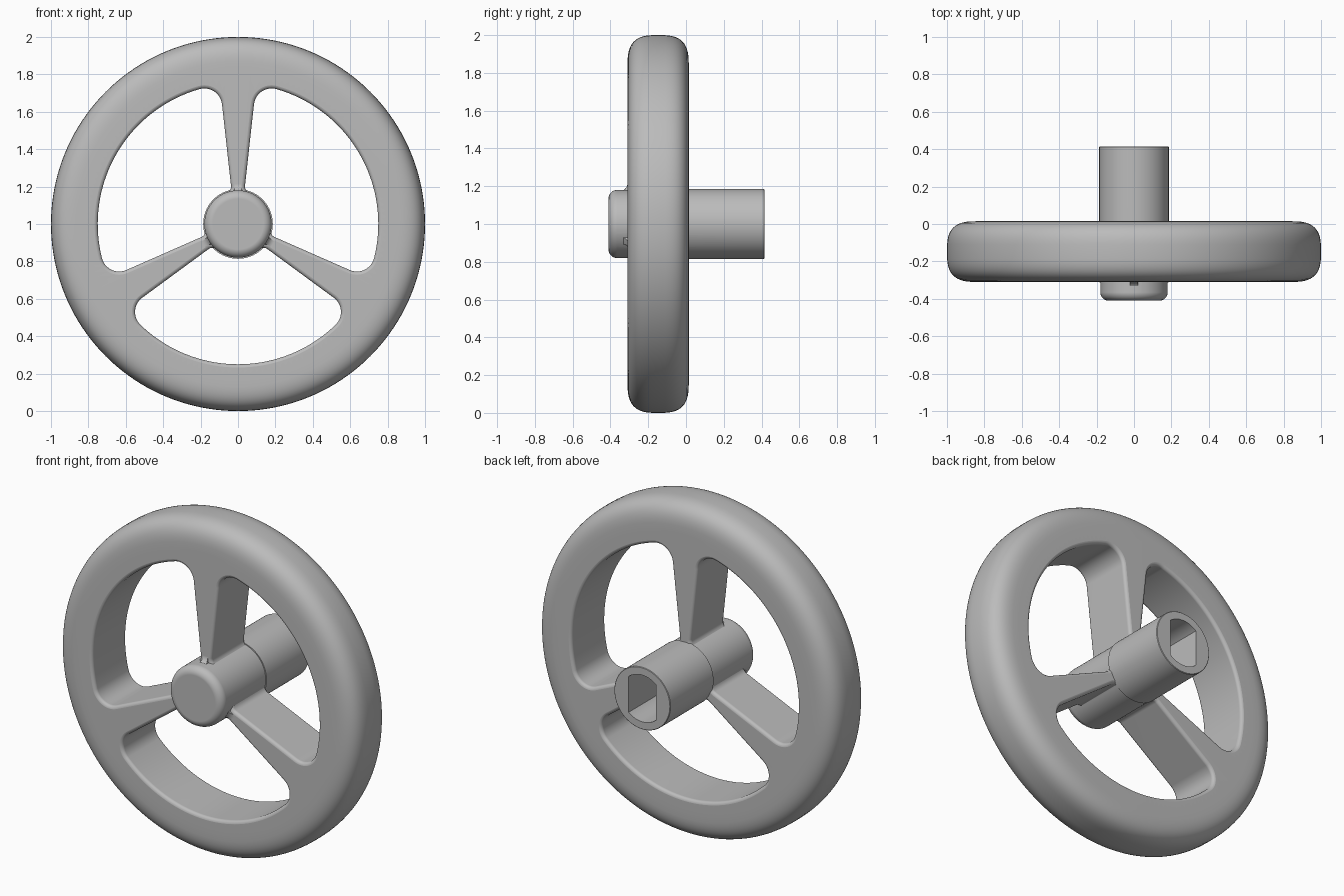
import bpy, bmesh, math
from mathutils import Vector

old = bpy.data.objects.get("Cube")
if old:
    bpy.data.objects.remove(old)

FRONT, BACK = -0.31, 0.015
MID, HALF = (FRONT + BACK) / 2, (BACK - FRONT) / 2
RIM_IN, HUB_R, BLEND = 0.75, 0.175, 0.02

grey = bpy.data.materials.new("cast_grey")
grey.use_nodes = True
COLOUR = (0.5, 0.5, 0.5, 1)
grey.diffuse_color = COLOUR
grey.node_tree.nodes["Principled BSDF"].inputs["Base Color"].default_value = COLOUR


def finish(name, bm):
    bmesh.ops.recalc_face_normals(bm, faces=bm.faces)
    mesh = bpy.data.meshes.new(name)
    bm.to_mesh(mesh)
    bm.free()
    mesh.materials.append(grey)
    obj = bpy.data.objects.new(name, mesh)
    obj.location.z = 1
    bpy.context.collection.objects.link(obj)
    return obj


def loft(bm, rings):
    """Skin a stack of equal-length closed rings and cap both ends."""
    loops = [[bm.verts.new(p) for p in ring] for ring in rings]
    for a, b in zip(loops, loops[1:]):
        for i in range(len(a)):
            j = (i + 1) % len(a)
            bm.faces.new((a[i], a[j], b[j], b[i]))
    bm.faces.new(loops[0])
    bm.faces.new(loops[-1])


def lathe(name, profile, steps):
    """Spin (radius, y) points about the wheel axis."""
    bm = bmesh.new()
    turn = [2 * math.pi * i / steps for i in range(steps)]
    loft(bm, [[(r * math.cos(a), y, r * math.sin(a)) for a in turn] for r, y in profile])
    return finish(name, bm)


def boolean(target, tool, operation):
    mod = target.modifiers.new(tool.name, "BOOLEAN")
    mod.operation, mod.solver, mod.object = operation, "EXACT", tool
    bpy.context.view_layer.objects.active = target
    bpy.ops.object.modifier_apply(modifier=mod.name)
    bpy.data.objects.remove(tool)


def arc(centre, radius, a0, a1, n):
    return [centre + radius * Vector((math.cos(a0 + (a1 - a0) * i / n),
                                      math.sin(a0 + (a1 - a0) * i / n)))
            for i in range(n + 1)]


# Disc with a rounded, slightly squared rim and a fillet towards the hub
disc = []
for i in range(7):
    a = math.pi / 2 * i / 6
    disc.append((0.215 - 0.04 * math.cos(a), FRONT - 0.04 * (1 - math.sin(a))))
N = 28
for i in range(N + 1):
    a = -math.pi / 2 + math.pi * i / N
    c, s = max(math.cos(a), 0), math.sin(a)
    disc.append((0.83 + 0.17 * c ** 0.66,
                 MID + HALF * math.copysign(abs(s) ** 0.66, s)))
disc.append((0.1, BACK))
wheel = lathe("handwheel", disc, 160)

# Half outline of a window beside the top spoke, whose edge is x = W + K * z
W, K = 0.015, 0.11
slant = math.sqrt(1 + K * K)


def corner(fillet, reach):
    """Centre of a fillet touching the spoke edge and lying at a given radius."""
    b = W + fillet * slant
    z = (-K * b + math.sqrt(reach ** 2 * slant ** 2 - b * b)) / slant ** 2
    return Vector((b + K * z, z))


edge_angle = math.pi - math.atan(K)
axis = math.pi / 6
F_HUB, F_RIM = 0.04, 0.095
c_hub, c_rim = corner(F_HUB, HUB_R + F_HUB), corner(F_RIM, RIM_IN - F_RIM)
t_hub, t_rim = (math.atan2(c.y, c.x) for c in (c_hub, c_rim))
half = arc(Vector((0, 0)), HUB_R, axis, t_hub, 8)[:-1]
half += arc(c_hub, F_HUB, t_hub + math.pi, edge_angle, 8)
half += arc(c_rim, F_RIM, edge_angle, t_rim, 12)
half += arc(Vector((0, 0)), RIM_IN, t_rim, axis, 18)[1:]


def mirrored(p):
    a = 2 * axis - math.atan2(p.y, p.x)
    return p.length * Vector((math.cos(a), math.sin(a)))


outline = half + [mirrored(p) for p in reversed(half[1:-1])]
count = len(outline)
normals = []
for i in range(count):
    d = (outline[(i + 1) % count] - outline[i - 1]).normalized()
    normals.append(Vector((-d.y, d.x)))

# Flared layers give the windows rounded rims on both faces
flare = [(BLEND * (1 - math.cos(a)), BLEND * (1 - math.sin(a)))
         for a in (math.radians(16 * i) for i in range(6))]
flare += [(BLEND, -0.0004), (BLEND, -0.2)]
layers = [(o, FRONT + d) for o, d in reversed(flare)] + [(o, BACK - d) for o, d in flare]

bm = bmesh.new()
for k in range(3):
    ca, sa = math.cos(k * 2 * math.pi / 3), math.sin(k * 2 * math.pi / 3)
    rings = []
    for offset, y in layers:
        pts = [p + n * offset for p, n in zip(outline, normals)]
        rings.append([(p.x * ca - p.y * sa, y, p.x * sa + p.y * ca) for p in pts])
    loft(bm, rings)
boolean(wheel, finish("window_cutter", bm), "DIFFERENCE")

# Hub: rounded front knob, body and slightly wider rear sleeve
knob = [(0.135 + 0.045 * math.sin(a), -0.365 - 0.045 * math.cos(a))
        for a in (math.pi / 2 * i / 8 for i in range(9))]
sleeve = [(0.18, 0.005), (0.186, 0.005), (0.186, 0.412), (0.183, 0.415)]
boolean(wheel, lathe("hub", knob + sleeve, 96), "UNION")

# Shaft bore with two flat sides
R_BORE, FLAT = 0.14, 0.09
a = math.acos(FLAT / R_BORE)
zero = Vector((0, 0))
bore = arc(zero, R_BORE, a, math.pi - a, 20) + arc(zero, R_BORE, math.pi + a, 2 * math.pi - a, 20)
bm = bmesh.new()
loft(bm, [[(p.x, y, p.y) for p in bore] for y in (-0.15, 0.6)])
boolean(wheel, finish("bore_cutter", bm), "DIFFERENCE")

# Smooth shading with crisp edges
bpy.ops.object.select_all(action="DESELECT")
wheel.select_set(True)
bpy.context.view_layer.objects.active = wheel
bpy.ops.object.shade_smooth_by_angle(angle=math.radians(35))
weighted = wheel.modifiers.new("weighted_normals", "WEIGHTED_NORMAL")
weighted.keep_sharp = True
